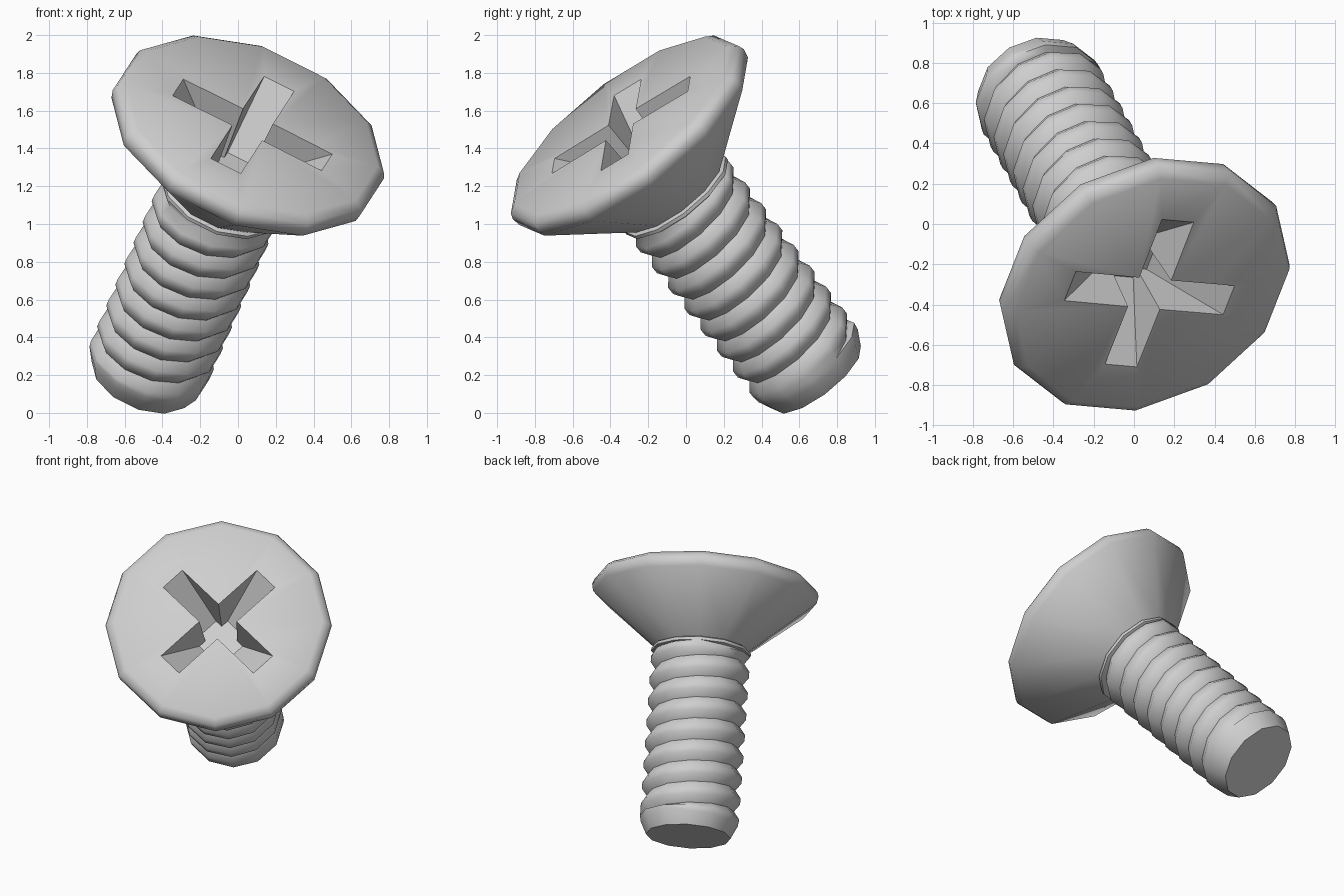
import bpy, bmesh, math
from mathutils import Matrix, Vector

if "Cube" in bpy.data.objects:
    bpy.data.objects.remove(bpy.data.objects["Cube"], do_unlink=True)

SIDES = 12
STEP = 2 * math.pi / SIDES
TURN = math.radians(15)

# Tilted frame of the screw: local z runs out through the head
axis = Vector((0.325, -0.58, 0.747)).normalized()
slot = Vector((0.89, -0.079, -0.448))
slot = (slot - axis * slot.dot(axis)).normalized()
frame = Matrix((slot, axis.cross(slot), axis)).transposed().to_4x4()
frame.translation = (0.055, -0.305, 1.475)

steel = bpy.data.materials.new("light_grey_metal")
steel.use_nodes = True
steel.diffuse_color = (0.62, 0.62, 0.62, 1)
steel.node_tree.nodes["Principled BSDF"].inputs["Base Color"].default_value = (0.62, 0.62, 0.62, 1)


def make_object(name, bm):
    bmesh.ops.recalc_face_normals(bm, faces=bm.faces)
    mesh = bpy.data.meshes.new(name)
    bm.to_mesh(mesh)
    bm.free()
    mesh.materials.append(steel)
    obj = bpy.data.objects.new(name, mesh)
    obj.matrix_world = frame
    bpy.context.collection.objects.link(obj)
    return obj


def select_only(obj):
    bpy.ops.object.select_all(action='DESELECT')
    obj.select_set(True)
    bpy.context.view_layer.objects.active = obj


def ring(bm, r, z):
    return [bm.verts.new((r * math.cos(TURN + k * STEP), r * math.sin(TURN + k * STEP), z))
            for k in range(SIDES)]


def bridge(bm, a, b):
    n = len(a)
    for k in range(n):
        bm.faces.new((a[k], a[(k + 1) % n], b[(k + 1) % n], b[k]))


# Countersunk head: gently domed face, rounded rim, cone and small neck lip
bm = bmesh.new()
profile = [(0.705, 0.065), (0.75, 0.033), (0.762, 0.0), (0.752, -0.05),
           (0.315, -0.415), (0.335, -0.425), (0.335, -0.445), (0.3, -0.46)]
rings = [ring(bm, r, z) for r, z in profile]
for a, b in zip(rings, rings[1:]):
    bridge(bm, a, b)
crown = bm.verts.new((0, 0, 0.07))
for k in range(SIDES):
    bm.faces.new((rings[0][k], rings[0][(k + 1) % SIDES], crown))
bm.faces.new(rings[-1])
head = make_object("screw_head", bm)


# Cross recess: arms shorten towards the bottom
def cross(bm, arm, w, z):
    points = []
    for q in range(4):
        c, s = (1, 0, -1, 0)[q], (0, 1, 0, -1)[q]
        for x, y in ((arm, -w), (arm, w), (w, w)):
            points.append(bm.verts.new((c * x - s * y, s * x + c * y, z)))
    return points


bm = bmesh.new()
top = cross(bm, 0.475, 0.09, 0.1)
bottom = cross(bm, 0.13, 0.075, -0.26)
bridge(bm, top, bottom)
bm.faces.new(top)
bm.faces.new(bottom)
cutter = make_object("recess_cutter", bm)
cutter.hide_render = True
cut = head.modifiers.new("recess", 'BOOLEAN')
cut.operation = 'DIFFERENCE'
cut.solver = 'EXACT'
cut.object = cutter
select_only(head)
bpy.ops.object.modifier_apply(modifier=cut.name)
bpy.data.objects.remove(cutter, do_unlink=True)

# Threaded shank: a helical sleeve trimmed level at both ends
TOP, END, PITCH = -0.44, -1.6, 0.148
thread = [(0.0, 0.295), (0.35, 0.333), (0.65, 0.333)]
bm = bmesh.new()
shared = {}


def thread_vert(row, col):
    part, r = thread[row % 3]
    z = TOP + PITCH * (col / SIDES - row // 3 - part)
    if z >= TOP:
        z, r = TOP, 0.3
    elif z <= END:
        z, r = END, 0.333
    key = (col % SIDES, round(z, 5))
    if key not in shared:
        a = TURN + col * STEP
        shared[key] = bm.verts.new((r * math.cos(a), r * math.sin(a), z))
    return shared[key]


rows = 3 * (int((TOP - END) / PITCH) + 3)
for j in range(rows):
    for k in range(SIDES):
        quad = [thread_vert(j, k), thread_vert(j, k + 1),
                thread_vert(j + 1, k + 1), thread_vert(j + 1, k)]
        corners = list(dict.fromkeys(quad))
        if len(corners) > 2 and not bm.faces.get(corners):
            bm.faces.new(corners)

# Plain tapered tip with a flat end
last = [shared[(k, round(END, 5))] for k in range(SIDES)]
for r, z in ((0.327, -1.64), (0.285, -1.727)):
    new = ring(bm, r, z)
    bridge(bm, last, new)
    last = new
bm.faces.new(last)
shank = make_object("threaded_shank", bm)

for obj, angle in ((head, 40), (shank, 62)):
    select_only(obj)
    bpy.ops.object.shade_smooth_by_angle(angle=math.radians(angle))
